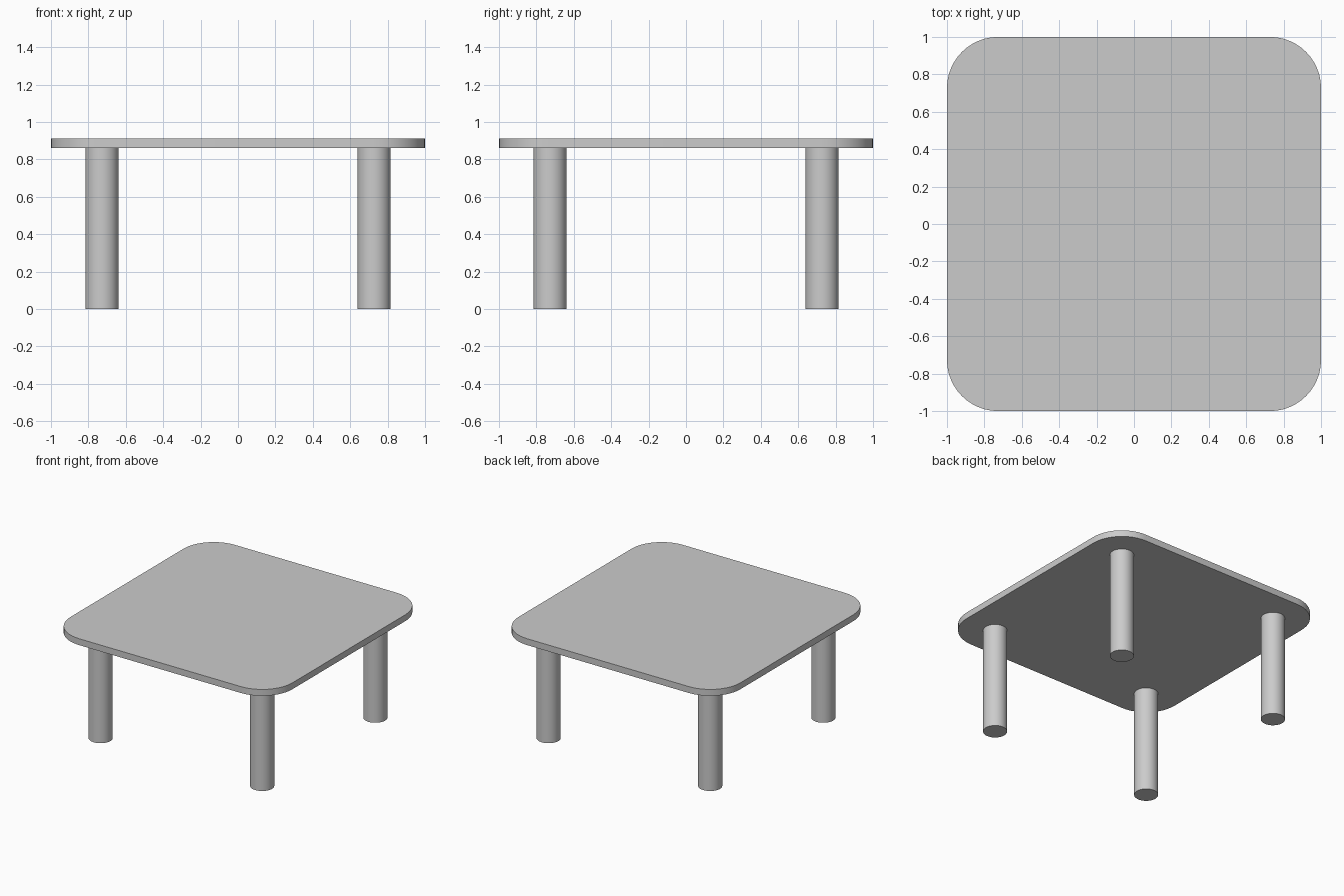
import bpy, bmesh, math

if "Cube" in bpy.data.objects:
    bpy.data.objects.remove(bpy.data.objects["Cube"])

LEG_POS, LEG_RADIUS = 0.727, 0.089
UNDERSIDE, TOP = 0.86, 0.912
CORNER_RADIUS = 0.273
CORNER_STEPS = 12


def smooth(obj):
    bpy.ops.object.select_all(action='DESELECT')
    obj.select_set(True)
    bpy.context.view_layer.objects.active = obj
    bpy.ops.object.shade_smooth_by_angle(angle=math.radians(30))


# Tabletop: rounded square outline, extruded upwards
bm = bmesh.new()
outline = []
inner = 1 - CORNER_RADIUS
for i, (sx, sy) in enumerate([(1, 1), (-1, 1), (-1, -1), (1, -1)]):
    for k in range(CORNER_STEPS + 1):
        a = math.pi / 2 * (i + k / CORNER_STEPS)
        outline.append(bm.verts.new((sx * inner + CORNER_RADIUS * math.cos(a),
                                     sy * inner + CORNER_RADIUS * math.sin(a),
                                     UNDERSIDE)))
face = bm.faces.new(outline)
ext = bmesh.ops.extrude_face_region(bm, geom=[face], use_keep_orig=True)
bmesh.ops.translate(bm, vec=(0, 0, TOP - UNDERSIDE),
                    verts=[g for g in ext['geom'] if isinstance(g, bmesh.types.BMVert)])
bmesh.ops.recalc_face_normals(bm, faces=bm.faces)
mesh = bpy.data.meshes.new("tabletop")
bm.to_mesh(mesh)
bm.free()
tabletop = bpy.data.objects.new("tabletop", mesh)
bpy.context.collection.objects.link(tabletop)
smooth(tabletop)

# Legs: round posts centred under the corner arcs
for y_name, sy in (("front", -1), ("back", 1)):
    for x_name, sx in (("left", -1), ("right", 1)):
        bpy.ops.mesh.primitive_cylinder_add(
            vertices=32, radius=LEG_RADIUS, depth=UNDERSIDE,
            location=(sx * LEG_POS, sy * LEG_POS, UNDERSIDE / 2))
        leg = bpy.context.object
        leg.name = f"{y_name}_{x_name}_leg"
        smooth(leg)
